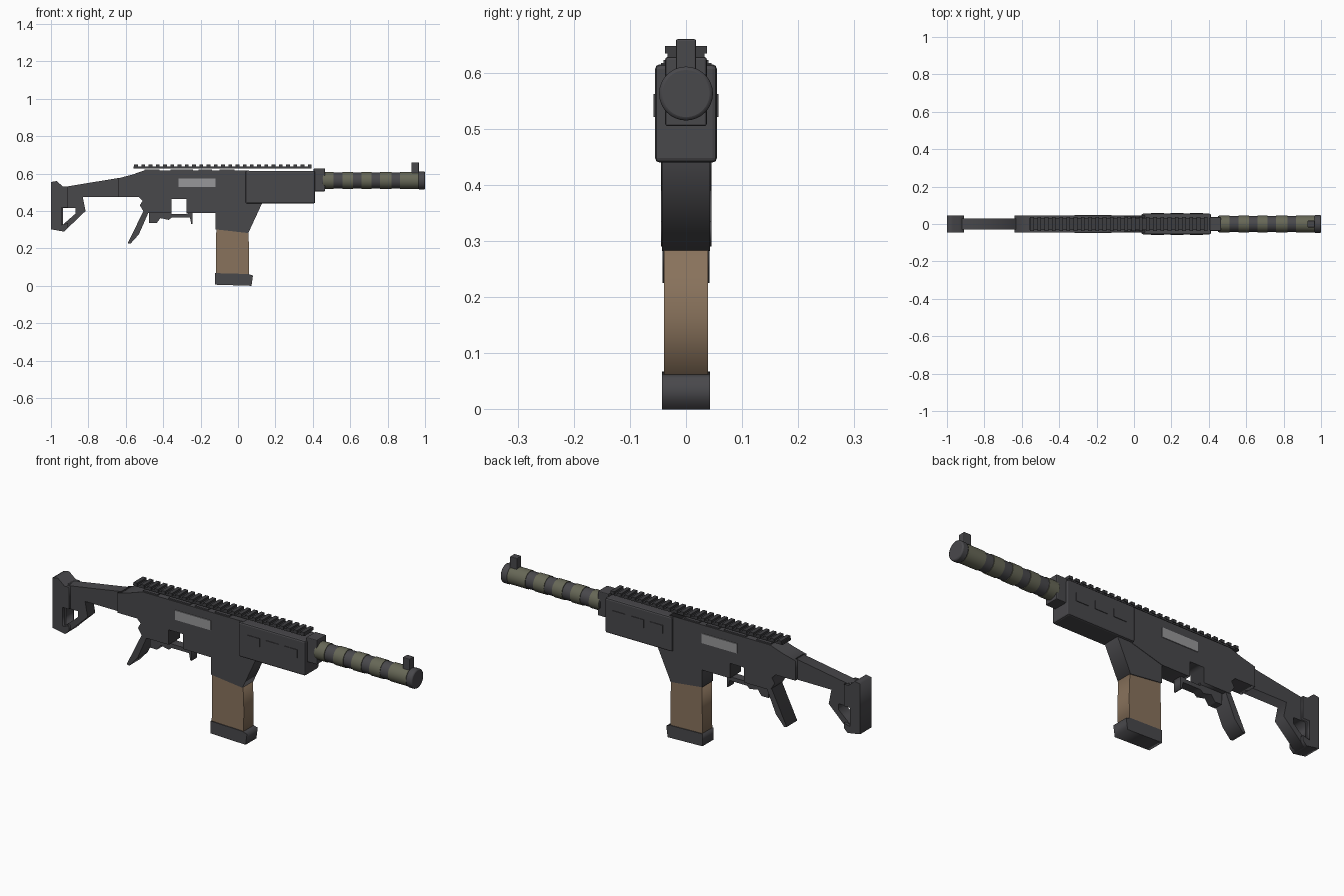
import bpy, bmesh, math
from mathutils import Matrix, Vector

if "Cube" in bpy.data.objects:
    bpy.data.objects.remove(bpy.data.objects["Cube"])


def material(name, rgb):
    m = bpy.data.materials.new(name)
    m.diffuse_color = (*rgb, 1)
    m.use_nodes = True
    m.node_tree.nodes["Principled BSDF"].inputs["Base Color"].default_value = m.diffuse_color
    return m


DARK = material("dark_grey", (0.066, 0.065, 0.071))
RAIL = material("rail_grey", (0.047, 0.047, 0.051))
TAN = material("tan", (0.25, 0.17, 0.107))
GREEN = material("olive_green", (0.135, 0.137, 0.095))
LIGHT = material("light_grey", (0.31, 0.31, 0.32))


def finish(name, bm, mat, bevel=0.0, smooth=False):
    me = bpy.data.meshes.new(name)
    bmesh.ops.recalc_face_normals(bm, faces=bm.faces)
    bm.to_mesh(me)
    bm.free()
    me.materials.append(mat)
    ob = bpy.data.objects.new(name, me)
    bpy.context.collection.objects.link(ob)
    if bevel:
        mod = ob.modifiers.new("bevel", "BEVEL")
        mod.width, mod.segments = bevel, 2
    if smooth:
        bpy.context.view_layer.objects.active = ob
        ob.select_set(True)
        bpy.ops.object.shade_smooth_by_angle(angle=math.radians(35))
        ob.select_set(False)
    return ob


def add_box(bm, x0, x1, y0, y1, z0, z1):
    c = Vector(((x0 + x1) / 2, (y0 + y1) / 2, (z0 + z1) / 2))
    s = Matrix.Diagonal((x1 - x0, y1 - y0, z1 - z0, 1))
    bmesh.ops.create_cube(bm, size=1, matrix=Matrix.Translation(c) @ s)


def box(name, x0, x1, hw, z0, z1, mat=DARK, bevel=0.0):
    bm = bmesh.new()
    add_box(bm, x0, x1, -hw, hw, z0, z1)
    return finish(name, bm, mat, bevel)


def profile(name, loops, hw, mat=DARK):
    """Side outline (x, z), further loops are holes, extruded to +-hw in y."""
    cu = bpy.data.curves.new(name, "CURVE")
    cu.dimensions, cu.fill_mode, cu.extrude = "2D", "BOTH", hw
    for pts in loops:
        sp = cu.splines.new("POLY")
        sp.points.add(len(pts) - 1)
        for p, (x, z) in zip(sp.points, pts):
            p.co = (x, z, 0, 1)
        sp.use_cyclic_u = True
    tmp = bpy.data.objects.new(name + "_curve", cu)
    bpy.context.collection.objects.link(tmp)
    bpy.context.view_layer.update()
    me = bpy.data.meshes.new_from_object(
        tmp.evaluated_get(bpy.context.evaluated_depsgraph_get()))
    bm = bmesh.new()
    bm.from_mesh(me)
    bpy.data.objects.remove(tmp)
    bpy.data.meshes.remove(me)
    bmesh.ops.remove_doubles(bm, verts=bm.verts, dist=1e-5)
    bm.transform(Matrix.Rotation(math.pi / 2, 4, "X"))
    return finish(name, bm, mat)


def tube(name, x0, x1, r, mat, bevel=0.0, z=0.563):
    bm = bmesh.new()
    m = Matrix.Translation(((x0 + x1) / 2, 0, z)) @ Matrix.Rotation(math.pi / 2, 4, "Y")
    bmesh.ops.create_cone(bm, cap_ends=True, segments=32, radius1=r, radius2=r,
                          depth=x1 - x0, matrix=m)
    return finish(name, bm, mat, bevel, True)


# Stock: butt pad, hollow butt body and arm
profile("butt_pad", [[(-1, 0.555), (-0.97, 0.56), (-0.935, 0.53), (-0.91, 0.53),
                      (-0.91, 0.42), (-0.945, 0.42), (-0.945, 0.325), (-0.91, 0.335),
                      (-0.91, 0.31), (-0.93, 0.29), (-1, 0.302)]], 0.045)
profile("stock_arm", [[(-0.95, 0.53), (-0.92, 0.53), (-0.63, 0.578), (-0.63, 0.475),
                       (-0.83, 0.475), (-0.815, 0.40), (-0.93, 0.29), (-0.95, 0.30)],
                      [(-0.935, 0.415), (-0.87, 0.415), (-0.87, 0.385), (-0.935, 0.328)]], 0.03)

# Receiver with the open notch above the guard
profile("receiver", [[(-0.64, 0.575), (-0.57, 0.593), (-0.50, 0.617), (0.06, 0.617),
                      (0.06, 0.44), (-0.12, 0.39), (-0.275, 0.39), (-0.275, 0.465),
                      (-0.355, 0.465), (-0.355, 0.39), (-0.50, 0.39), (-0.525, 0.43),
                      (-0.51, 0.455), (-0.53, 0.475), (-0.64, 0.475)]], 0.045)
for i, (a, b) in enumerate([(-0.5, -0.42), (-0.36, -0.24), (-0.21, -0.14), (-0.1, -0.02)]):
    box(f"top_ridge_{i}", a, b, 0.04, 0.61, 0.623)

# Grip and guard
profile("grip", [[(-0.525, 0.43), (-0.505, 0.40), (-0.59, 0.228), (-0.575, 0.225),
                  (-0.53, 0.275), (-0.475, 0.40), (-0.475, 0.43)]], 0.042)
profile("guard", [[(-0.475, 0.40), (-0.475, 0.335), (-0.435, 0.335), (-0.415, 0.362),
                   (-0.37, 0.352), (-0.355, 0.365), (-0.257, 0.365), (-0.25, 0.33),
                   (-0.243, 0.33), (-0.243, 0.40), (-0.275, 0.385), (-0.355, 0.385),
                   (-0.355, 0.40)]], 0.022)

# Magazine well, magazine and base
profile("magazine_well", [[(-0.12, 0.45), (-0.12, 0.302), (0.055, 0.282), (0.128, 0.44),
                           (0.128, 0.46)]], 0.043)
profile("magazine", [[(-0.116, 0.31), (-0.119, 0.06), (0.058, 0.055), (0.06, 0.17),
                      (0.055, 0.30)]], 0.039, TAN)
profile("magazine_base", [[(-0.122, 0.068), (-0.122, 0.006), (0.072, 0.0), (0.08, 0.055),
                           (0.055, 0.063)]], 0.043)

# Light side panels
for side, s in (("left", 1), ("right", -1)):
    bm = bmesh.new()
    add_box(bm, -0.317, -0.12, *sorted((s * 0.044, s * 0.049)), 0.527, 0.575)
    finish(f"{side}_panel", bm, LIGHT)

# Handguard with raised side plates and front block
box("handguard", 0.04, 0.412, 0.055, 0.44, 0.615, DARK, 0.008)
for i in range(3):
    x = 0.09 + 0.105 * i
    box(f"handguard_plate_{i}", x, x + 0.07, 0.058, 0.521, 0.5625)
box("front_block", 0.405, 0.465, 0.037, 0.505, 0.628, DARK, 0.004)

# Barrel: dark core bands between green sleeves
tube("barrel_core", 0.45, 0.98, 0.042, DARK)
for i, (a, b) in enumerate([(0.455, 0.51), (0.56, 0.615), (0.66, 0.715), (0.76, 0.82),
                            (0.865, 0.965)]):
    tube(f"green_sleeve_{i}", a, b, 0.045, GREEN)
tube("barrel_cap", 0.965, 1.0, 0.048, DARK, 0.006)
box("front_sight", 0.928, 0.967, 0.018, 0.59, 0.66, DARK, 0.003)

# Toothed top rail
bm = bmesh.new()
add_box(bm, -0.56, 0.392, -0.033, 0.033, 0.628, 0.638)
for i in range(25):
    x = -0.555 + 0.0387 * i
    add_box(bm, x, x + 0.02, -0.037, 0.037, 0.634, 0.648)
finish("top_rail", bm, RAIL)
